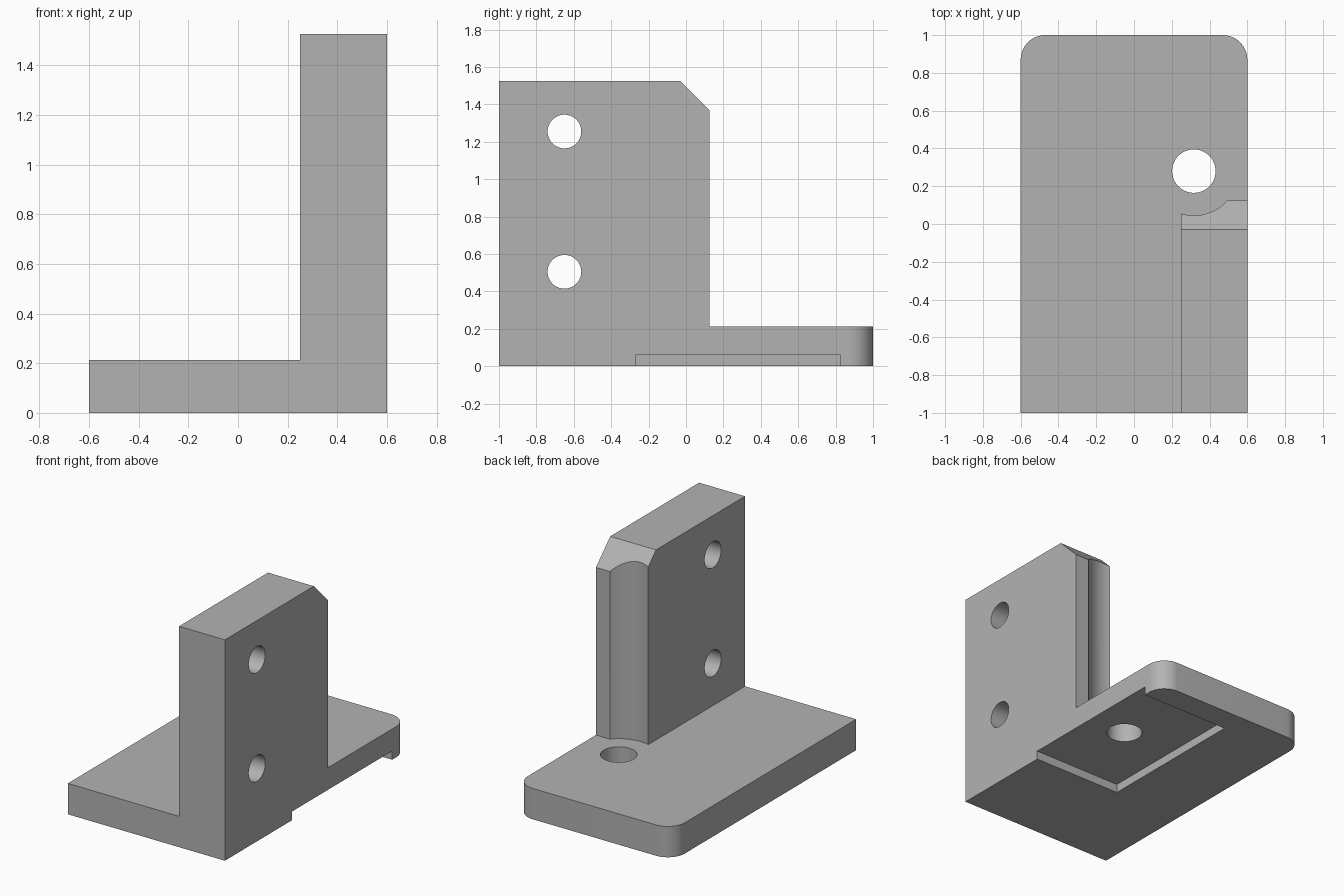
import bpy, bmesh
from math import sin, cos, pi, radians
from mathutils import Vector

if "Cube" in bpy.data.objects:
    bpy.data.objects.remove(bpy.data.objects["Cube"])

grey = bpy.data.materials.new("plain grey")
grey.use_nodes = True
colour = (0.45, 0.45, 0.45, 1)
grey.diffuse_color = colour
grey.node_tree.nodes["Principled BSDF"].inputs["Base Color"].default_value = colour


def prism(name, points, offset):
    """Extrude a closed outline of 3D points along offset."""
    bm = bmesh.new()
    face = bm.faces.new([bm.verts.new(p) for p in points])
    moved = bmesh.ops.extrude_face_region(bm, geom=[face])["geom"]
    bmesh.ops.translate(bm, vec=Vector(offset),
                        verts=[g for g in moved if isinstance(g, bmesh.types.BMVert)])
    bmesh.ops.recalc_face_normals(bm, faces=bm.faces)
    mesh = bpy.data.meshes.new(name)
    bm.to_mesh(mesh)
    bm.free()
    mesh.materials.append(grey)
    ob = bpy.data.objects.new(name, mesh)
    bpy.context.collection.objects.link(ob)
    return ob


def arc(cx, cy, r, start, end, steps):
    angles = [radians(start + (end - start) * i / steps) for i in range(steps + 1)]
    return [(cx + r * cos(a), cy + r * sin(a)) for a in angles]


def circle(cx, cy, r, steps=64):
    return arc(cx, cy, r, 0, 360, steps)[:-1]


def combine(target, tool, operation):
    """Boolean the tool into the target, then discard the tool."""
    mod = target.modifiers.new(operation.lower(), "BOOLEAN")
    mod.operation, mod.object, mod.solver = operation, tool, "EXACT"
    bpy.context.view_layer.objects.active = target
    bpy.ops.object.modifier_apply(modifier=mod.name)
    bpy.data.objects.remove(tool)


W, PLATE, WALL_X, CORNER = 0.6, 0.213, 0.25, 0.13
HOLE = (0.317, 0.28)

# Base plate with two rounded rear corners
outline = [(-W, -1), (W, -1)]
outline += arc(W - CORNER, 1 - CORNER, CORNER, 0, 90, 16)
outline += arc(CORNER - W, 1 - CORNER, CORNER, 90, 180, 16)
bracket = prism("bracket", [(x, y, 0) for x, y in outline], (0, 0, PLATE))

# Upright wall with a chamfered rear top edge, sunk into the plate
side = [(-1, 0.1), (0.125, 0.1), (0.125, 1.37), (-0.03, 1.525), (-1, 1.525)]
wall = prism("upright_wall", [(WALL_X, y, z) for y, z in side], (W - WALL_X, 0, 0))

# Clearance groove around the base hole, and two cross holes
groove = prism("groove_cutter", [(x, y, 0) for x, y in circle(*HOLE, 0.235, 96)], (0, 0, 2))
combine(wall, groove, "DIFFERENCE")
for z in (0.505, 1.255):
    cross = prism("cross_hole_cutter", [(0, y, h) for y, h in circle(-0.65, z, 0.09)], (1, 0, 0))
    combine(wall, cross, "DIFFERENCE")
combine(bracket, wall, "UNION")

# Shallow pocket underneath, open on the left side
pocket = [(-0.08, -0.27), (0.8, -0.27), (0.8, 0.825), (-0.08, 0.825)]
combine(bracket, prism("pocket_cutter", [(x, y, -0.1) for x, y in pocket], (0, 0, 0.16)), "DIFFERENCE")

# Vertical hole through the plate
bore = prism("base_hole_cutter", [(x, y, -0.1) for x, y in circle(*HOLE, 0.115)], (0, 0, 0.5))
combine(bracket, bore, "DIFFERENCE")

# Smooth the curved faces, keep machined edges sharp
bpy.ops.object.select_all(action="DESELECT")
bracket.select_set(True)
bpy.context.view_layer.objects.active = bracket
bpy.ops.object.shade_smooth_by_angle(angle=radians(30))
